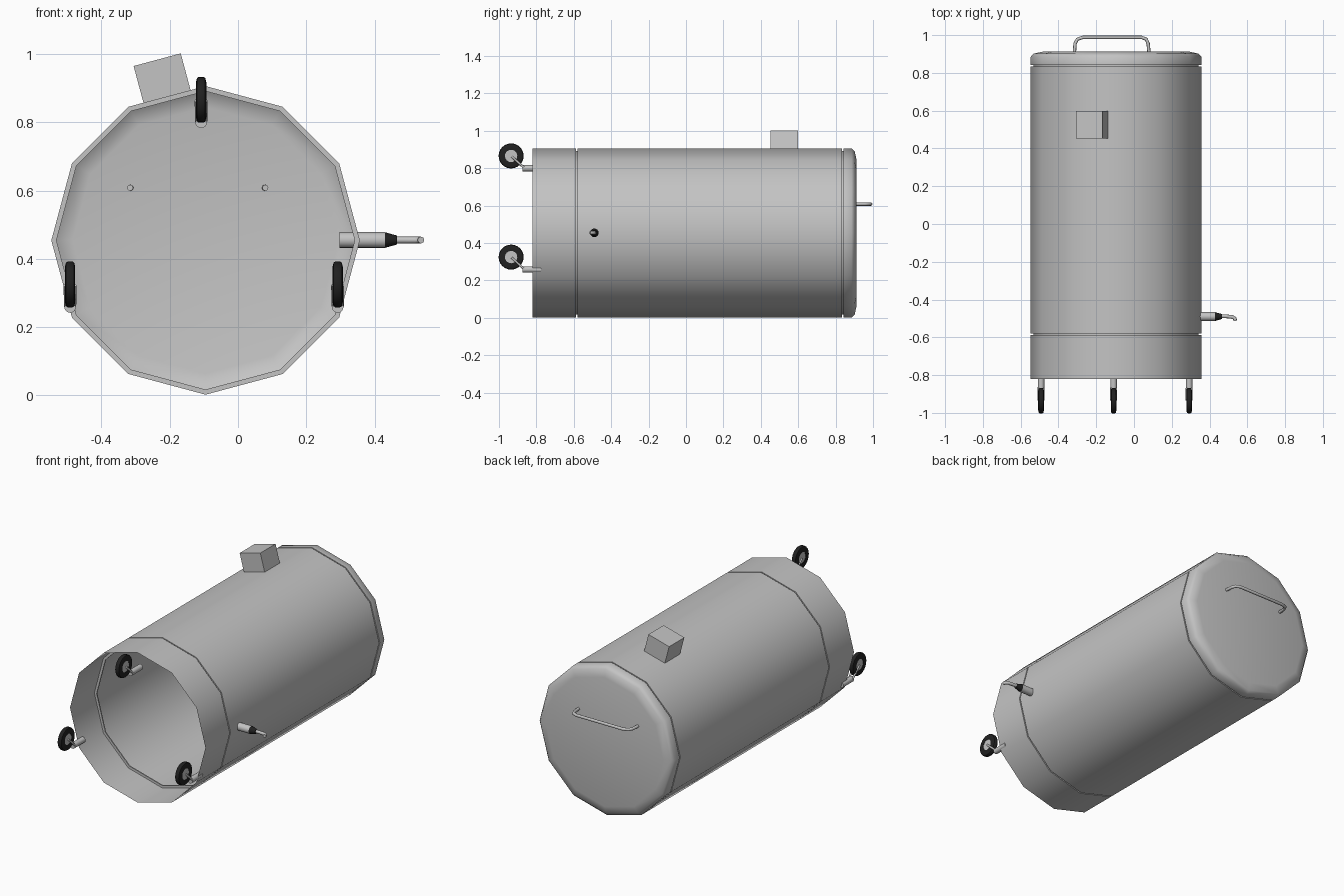
import bpy, bmesh, math
from mathutils import Vector, Matrix

if "Cube" in bpy.data.objects:
    bpy.data.objects.remove(bpy.data.objects["Cube"], do_unlink=True)

CENTRE = Vector((-0.095, 0, 0.454))


def material(name, value):
    m = bpy.data.materials.new(name)
    m.use_nodes = True
    colour = (value, value, value, 1)
    m.diffuse_color = colour
    m.node_tree.nodes["Principled BSDF"].inputs["Base Color"].default_value = colour
    return m


METAL = material("light grey metal", 0.55)
RUBBER = material("black rubber", 0.015)


def finish(name, bm, mat, angle=40):
    bmesh.ops.recalc_face_normals(bm, faces=bm.faces)
    mesh = bpy.data.meshes.new(name)
    bm.to_mesh(mesh)
    bm.free()
    obj = bpy.data.objects.new(name, mesh)
    bpy.context.collection.objects.link(obj)
    mesh.materials.append(mat)
    bpy.ops.object.select_all(action='DESELECT')
    obj.select_set(True)
    bpy.context.view_layer.objects.active = obj
    bpy.ops.object.shade_smooth_by_angle(angle=math.radians(angle))
    return obj


def lathe(name, profile, origin, axis, sides, mat, angle=40, closed=False):
    """Spin (radius, distance along axis) pairs round the x or y axis."""
    bm = bmesh.new()
    rings = []
    for r, d in profile:
        ring = []
        for i in range(sides):
            a = math.tau * i / sides
            u, v = r * math.cos(a), r * math.sin(a)
            co = Vector((u, d, v)) if axis == 'y' else Vector((d, u, v))
            ring.append(bm.verts.new(co + Vector(origin)))
        rings.append(ring)
    pairs = list(zip(rings, rings[1:]))
    if closed:
        pairs.append((rings[-1], rings[0]))
    for a, b in pairs:
        for i in range(sides):
            j = (i + 1) % sides
            bm.faces.new((a[i], a[j], b[j], b[i]))
    # tiny end rings become a single pole
    bmesh.ops.remove_doubles(bm, verts=bm.verts, dist=1e-6)
    return finish(name, bm, mat, angle)


def tube(name, points, radius, mat=METAL):
    curve = bpy.data.curves.new(name, 'CURVE')
    curve.dimensions = '3D'
    curve.bevel_depth = radius
    curve.bevel_resolution = 2
    curve.use_fill_caps = True
    spline = curve.splines.new('POLY')
    spline.points.add(len(points) - 1)
    for p, co in zip(spline.points, points):
        p.co = (*co, 1)
    obj = bpy.data.objects.new(name, curve)
    bpy.context.collection.objects.link(obj)
    curve.materials.append(mat)
    bpy.ops.object.select_all(action='DESELECT')
    obj.select_set(True)
    bpy.context.view_layer.objects.active = obj
    bpy.ops.object.convert(target='MESH')
    bpy.ops.object.shade_smooth_by_angle(angle=math.radians(50))


# Tank: an open twelve-sided shell with two grooves and a rounded end
R, G = 0.452, 0.437
tank = [(R, -0.82), (R, -0.588), (G, -0.588), (G, -0.581), (R, -0.581),
        (R, 0.835), (G, 0.835), (G, 0.842), (R, 0.842),
        (R, 0.885), (0.436, 0.902), (0.39, 0.912), (0, 0.912)]
lathe("tank_shell", tank, CENTRE, 'y', 12, METAL, 50)

# Box standing on one of the upper facets
bm = bmesh.new()
bmesh.ops.create_cube(bm, size=1)
tilt = Matrix.Rotation(math.radians(-15), 4, 'Y')
place = Matrix.Translation(CENTRE) @ tilt @ Matrix.Translation((0, 0.525, 0.489))
bm.transform(place @ Matrix.Diagonal((0.143, 0.145, 0.118, 1)))
finish("control_box", bm, METAL, 20)

# Handle on the closed end
tube("end_handle", [(-0.316, 0.9, 0.608), (-0.312, 0.955, 0.608),
                    (-0.30, 0.978, 0.608), (-0.27, 0.988, 0.608),
                    (0.04, 0.988, 0.608), (0.065, 0.978, 0.608),
                    (0.075, 0.955, 0.608), (0.08, 0.9, 0.608)], 0.009)

# Tap on the side
tap = (0, -0.49, 0.455)
lathe("tap_pipe", [(0, 0.297), (0.023, 0.297), (0.023, 0.43), (0, 0.43)],
      tap, 'x', 16, METAL)
lathe("tap_collar", [(0, 0.43), (0.023, 0.43), (0.013, 0.466), (0, 0.466)],
      tap, 'x', 16, RUBBER)
tube("tap_spout", [(0.46, -0.488, 0.455), (0.49, -0.489, 0.455),
                   (0.52, -0.492, 0.455), (0.533, -0.499, 0.455),
                   (0.536, -0.513, 0.455)], 0.01)

# Three casters at the open end
tyre = [(0.033, -0.014), (0.052, -0.015), (0.064, -0.012), (0.067, -0.007),
        (0.067, 0.007), (0.064, 0.012), (0.052, 0.015), (0.033, 0.014)]
hub = [(0, -0.012), (0.034, -0.012), (0.034, 0.012), (0, 0.012)]
stem = [(0, -0.875), (0.017, -0.875), (0.017, -0.775), (0, -0.775)]
for side, x, z in (("top", -0.108, 0.866), ("right", -0.492, 0.325),
                   ("left", 0.292, 0.325)):
    axle = Vector((x, -0.935, z))
    lathe(side + "_tyre", tyre, axle, 'x', 24, RUBBER, 40, True)
    lathe(side + "_hub", hub, axle, 'x', 24, METAL)
    lathe(side + "_stem", stem, (x, 0, z - 0.066), 'y', 16, METAL)
    for s in (-1, 1):
        tube(f"{side}_fork_{'right' if s < 0 else 'left'}",
             [(x + s * 0.012, -0.865, z - 0.064),
              (x + s * 0.013, -0.932, z - 0.003)], 0.006)
